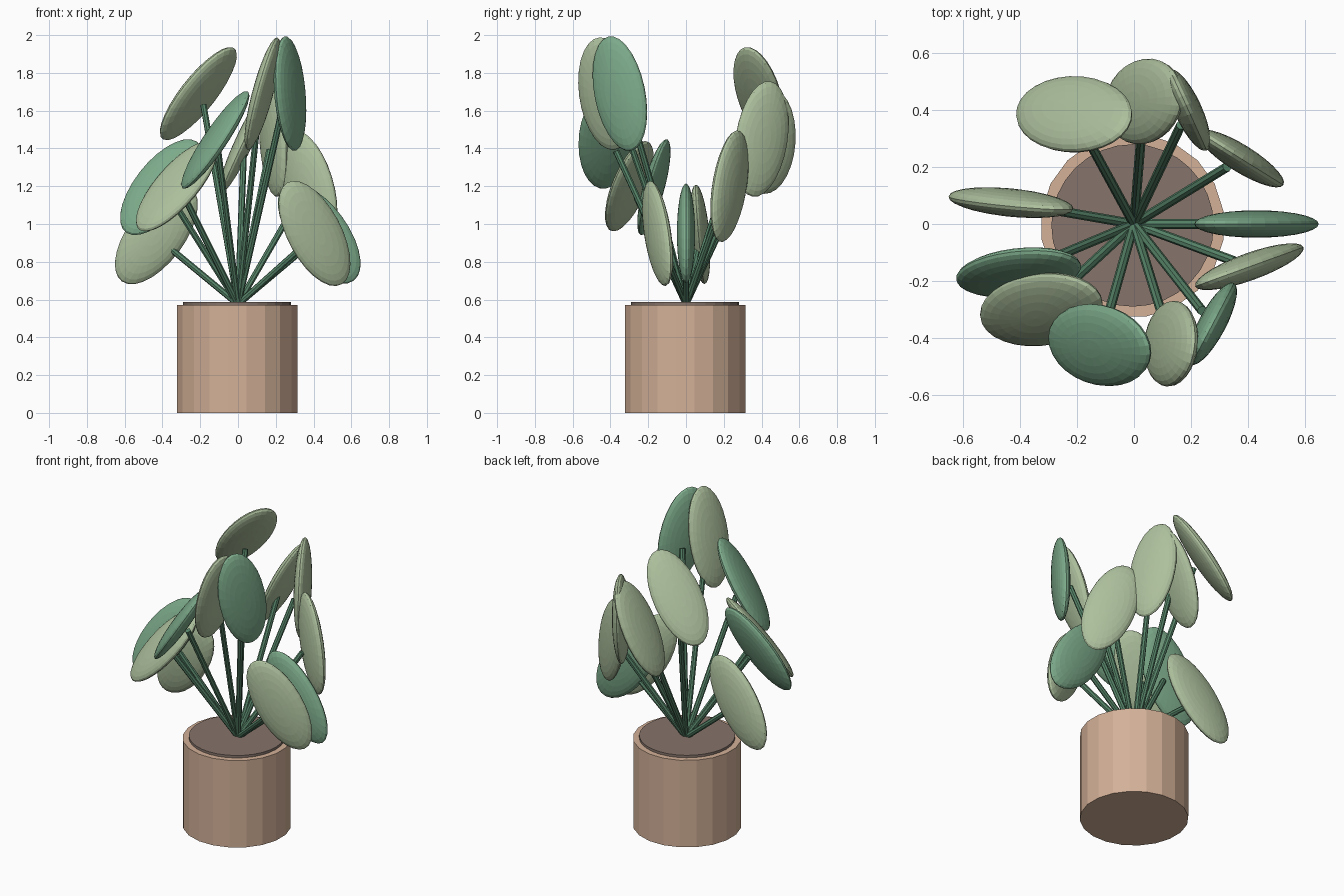
import bpy, math
from mathutils import Vector, Matrix

if "Cube" in bpy.data.objects:
    bpy.data.objects.remove(bpy.data.objects["Cube"])


def material(name, r, g, b):
    lin = [((c / 255 + 0.055) / 1.055) ** 2.4 for c in (r, g, b)]
    m = bpy.data.materials.new(name)
    m.diffuse_color = (*lin, 1)
    m.use_nodes = True
    m.node_tree.nodes["Principled BSDF"].inputs["Base Color"].default_value = m.diffuse_color
    return m


CLAY = material("clay", 212, 177, 152)
SOIL = material("soil", 134, 116, 107)
STEM = material("stem_green", 88, 134, 106)
LIGHT = material("light_leaf", 173, 192, 157)
DARK = material("dark_leaf", 124, 170, 138)


def finish(name, mat):
    ob = bpy.context.object
    ob.name = name
    ob.data.materials.append(mat)
    return ob


def cylinder(name, mat, radius, z0, z1, sides, turn=0):
    bpy.ops.mesh.primitive_cylinder_add(
        vertices=sides, radius=radius, depth=z1 - z0,
        location=(-0.005, -0.005, (z0 + z1) / 2), rotation=(0, 0, turn))
    return finish(name, mat)


def stem(name, start, end):
    d = end - start
    bpy.ops.mesh.primitive_cylinder_add(vertices=8, radius=0.017, depth=d.length,
                                        location=(start + end) / 2)
    ob = finish(name, STEM)
    ob.rotation_euler = d.to_track_quat('Z', 'Y').to_euler()


def leaf(name, mat, centre, long_axis, normal):
    # flattened ball: long axis, width and thickness
    a = Vector(long_axis).normalized()
    n = Vector(normal)
    n = (n - a * n.dot(a)).normalized()
    rot = Matrix((a, n.cross(a), n)).transposed().to_4x4()
    bpy.ops.mesh.primitive_uv_sphere_add(segments=28, ring_count=14, radius=1)
    ob = finish(name, mat)
    ob.matrix_world = (Matrix.Translation(centre) @ rot
                       @ Matrix.Diagonal((0.31, 0.15, 0.048, 1)))


# pot and raised soil disc
cylinder("pot", CLAY, 0.323, 0, 0.57, 20, math.radians(9))
cylinder("soil", SOIL, 0.285, 0.55, 0.586, 32)

# leaves: colour, centre, long axis, face normal
leaves = [
    (DARK, (0.43, 0.0, 0.95), (-.59, 0, .81), (0, 1, 0)),
    (LIGHT, (0.375, 0.23, 1.2), (-.29, .18, .94), (.53, .85, 0)),
    (LIGHT, (0.19, 0.40, 1.45), (-.07, .157, .985), (.91, .42, 0)),
    (LIGHT, (0.035, 0.43, 1.44), (.42, .06, .9), (.9, -.03, -.42)),
    (LIGHT, (-0.21, 0.385, 1.69), (.6, -.15, .78), (-.6, .55, .58)),
    (LIGHT, (-0.432, 0.075, 0.945), (.59, -.08, .8), (.05, .99, .06)),
    (DARK, (-0.405, -0.17, 1.195), (.6, .18, .78), (-.18, -.92, .35)),
    (LIGHT, (-0.325, -0.30, 1.2), (.62, .22, .75), (-.45, -.68, .58)),
    (DARK, (-0.12, -0.425, 1.445), (.56, 0, .83), (-.79, -.28, .54)),
    (LIGHT, (0.13, -0.42, 1.69), (.25, -.12, .96), (.95, -.2, -.25)),
    (DARK, (0.275, -0.35, 1.69), (-.1, -.2, .97), (-.88, .47, 0)),
    (LIGHT, (0.405, -0.15, 0.95), (-.47, -.17, .866), (-.34, .94, 0)),
]
for i, (mat, c, long_axis, normal) in enumerate(leaves):
    leaf(f"leaf_{i + 1}", mat, c, long_axis, normal)
    stem(f"stem_{i + 1}", Vector((0, 0, 0.575)),
         Vector((c[0] * 0.87, c[1] * 0.87, c[2] - 0.06)))
